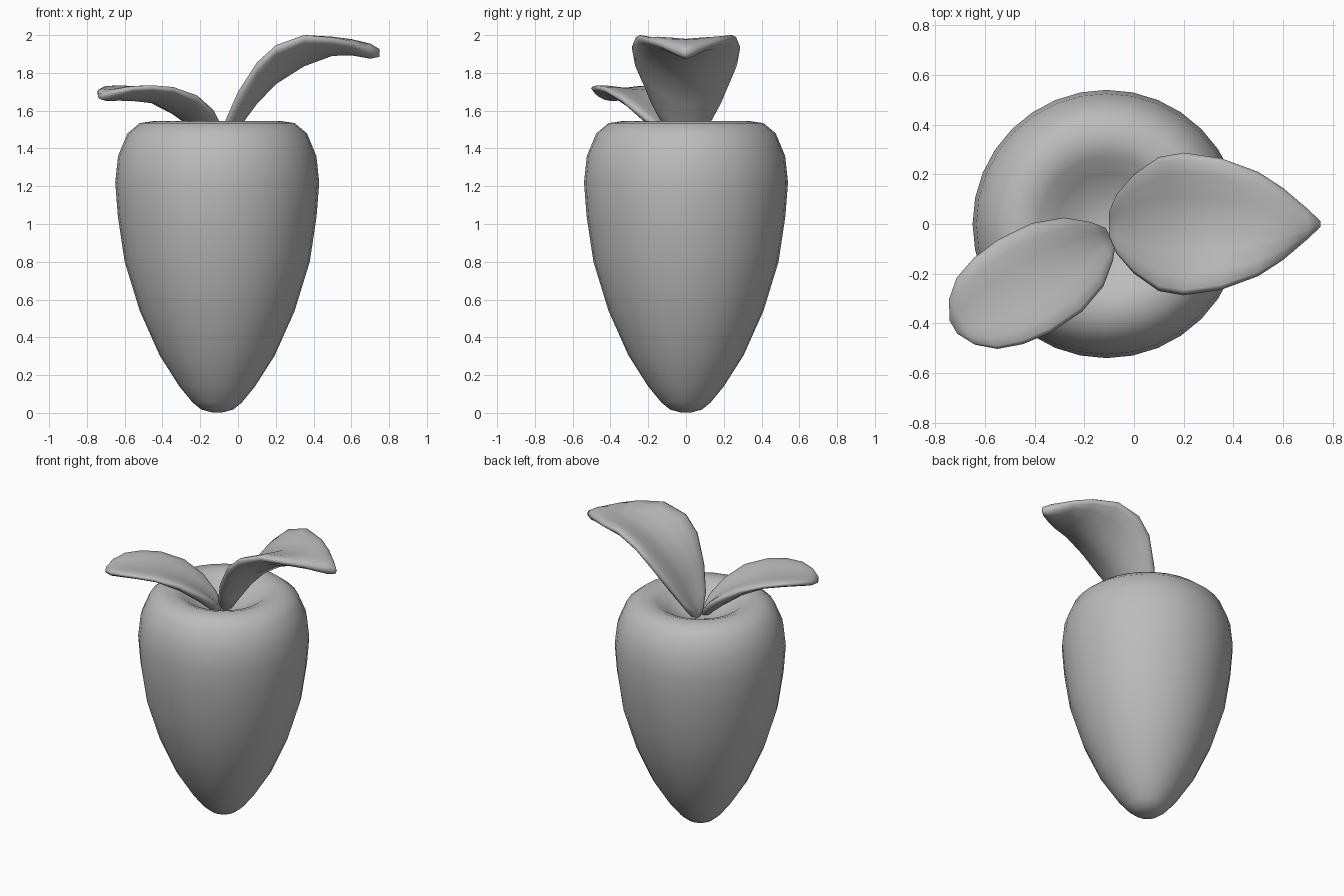
import bpy, bmesh
from math import sin, cos, pi, radians
from mathutils import Matrix

cube = bpy.data.objects.get("Cube")
if cube:
    bpy.data.objects.remove(cube, do_unlink=True)

grey = bpy.data.materials.new("plain grey")
grey.use_nodes = True
COLOUR = (0.5, 0.5, 0.5, 1)
grey.diffuse_color = COLOUR
grey.node_tree.nodes["Principled BSDF"].inputs["Base Color"].default_value = COLOUR


def loft(name, rings, matrix):
    """Skin a list of point rings, cap both ends and shade smooth."""
    bm = bmesh.new()
    loops = [[bm.verts.new(p) for p in ring] for ring in rings]
    count = len(loops[0])
    for a, b in zip(loops, loops[1:]):
        for i in range(count):
            j = (i + 1) % count
            bm.faces.new((a[i], a[j], b[j], b[i]))
    bm.faces.new(loops[0][::-1])
    bm.faces.new(loops[-1])
    bmesh.ops.recalc_face_normals(bm, faces=bm.faces)
    mesh = bpy.data.meshes.new(name)
    bm.to_mesh(mesh)
    bm.free()
    mesh.materials.append(grey)
    mesh.shade_smooth()
    obj = bpy.data.objects.new(name, mesh)
    obj.matrix_world = matrix
    bpy.context.collection.objects.link(obj)
    return obj


def circle(radius, z, sides=32):
    return [(radius * cos(2 * pi * i / sides), radius * sin(2 * pi * i / sides), z)
            for i in range(sides)]


def leaf_section(x, width, edge, rib, half, sides=16):
    """Cupped lens: edges raised above the midrib, thick in the middle."""
    points = []
    for i in range(sides):
        t = 2 * pi * i / sides
        lift = (edge - rib) * abs(cos(t)) ** 1.4
        points.append((x, width * cos(t), rib + lift + half * sin(t)))
    return points


# Root body: revolved profile (radius, height) with a dimpled crown
profile = [(0.03, 0.003), (0.085, 0.018), (0.13, 0.055), (0.2, 0.14), (0.305, 0.305),
           (0.41, 0.54), (0.49, 0.8), (0.526, 1.04), (0.54, 1.22), (0.525, 1.36),
           (0.475, 1.48), (0.41, 1.534), (0.33, 1.546), (0.27, 1.525), (0.2, 1.475),
           (0.12, 1.43), (0.03, 1.41)]
loft("root_body", [circle(r, z) for r, z in profile], Matrix.Translation((-0.11, 0, 0)))

# Tall leaf: distance along, half width, edge height, midrib height, half thickness
tall = [(-0.1, 0.05, 1.46, 1.42, 0.02), (-0.07, 0.12, 1.53, 1.45, 0.05),
        (0, 0.2, 1.68, 1.58, 0.08), (0.1, 0.27, 1.84, 1.71, 0.075),
        (0.2, 0.287, 1.935, 1.805, 0.065), (0.35, 0.265, 1.99, 1.89, 0.055),
        (0.5, 0.21, 1.975, 1.935, 0.045), (0.6, 0.145, 1.955, 1.935, 0.042),
        (0.7, 0.06, 1.92, 1.915, 0.04), (0.75, 0.012, 1.905, 1.905, 0.02)]
loft("tall_leaf", [leaf_section(*s) for s in tall], Matrix.Identity(4))

# Low leaf: shorter and rounder, swung towards the front right
low = [(0, 0.04, 1.45, 1.42, 0.02), (0.04, 0.09, 1.51, 1.45, 0.045),
       (0.125, 0.16, 1.59, 1.53, 0.05), (0.25, 0.205, 1.67, 1.61, 0.045),
       (0.4, 0.215, 1.715, 1.675, 0.037), (0.52, 0.2, 1.725, 1.685, 0.035),
       (0.62, 0.165, 1.72, 1.685, 0.032), (0.69, 0.105, 1.7, 1.68, 0.03),
       (0.73, 0.03, 1.68, 1.675, 0.015)]
loft("low_leaf", [leaf_section(*s) for s in low],
     Matrix.Translation((-0.095, -0.05, 0)) @ Matrix.Rotation(radians(210), 4, "Z"))
